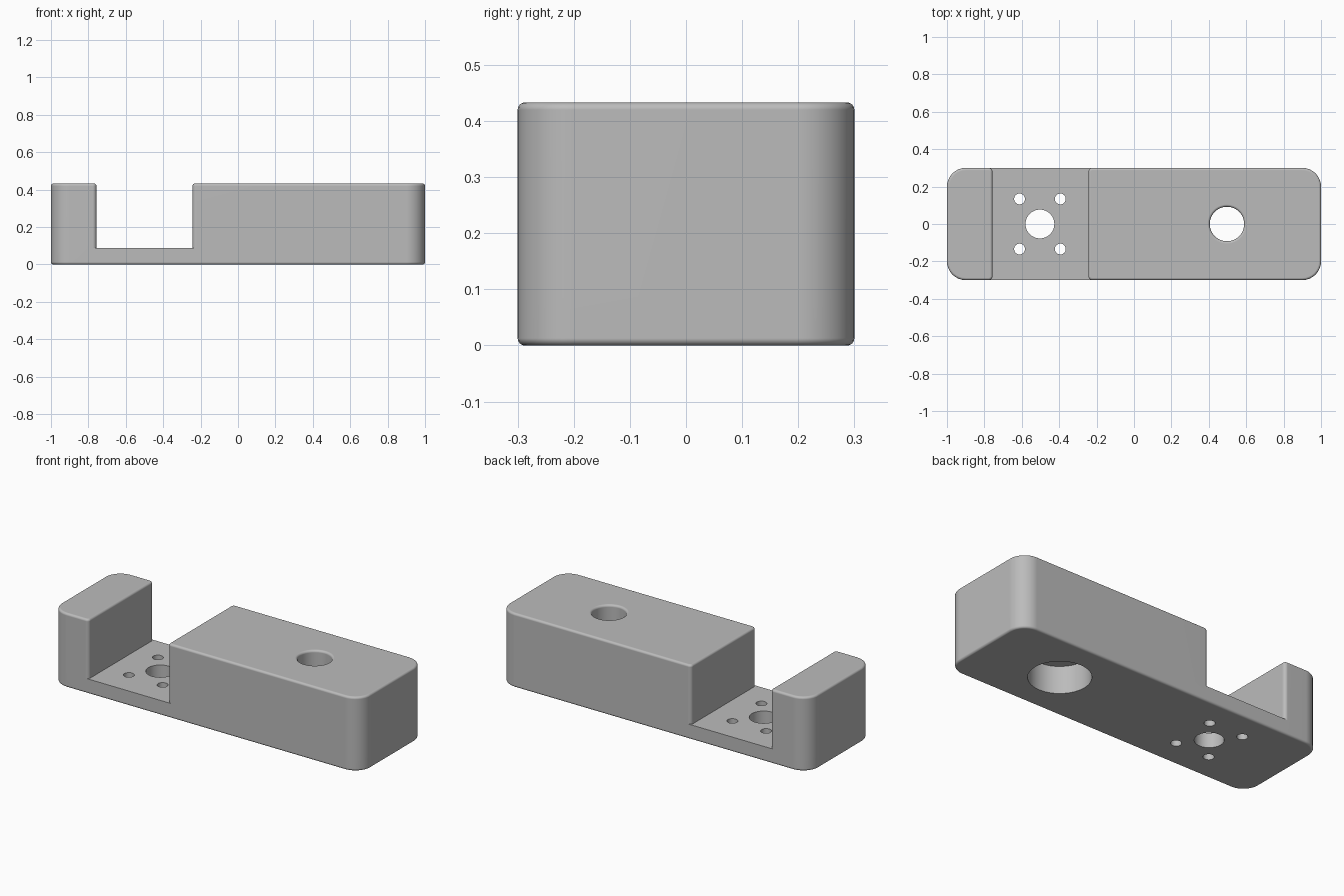
import bpy, bmesh
from math import sin, cos, pi, radians

if "Cube" in bpy.data.objects:
    bpy.data.objects.remove(bpy.data.objects["Cube"], do_unlink=True)

TOP, FLOOR, HALF = 0.433, 0.087, 0.3     # heights and half depth
SLOT_L, SLOT_R = -0.757, -0.243          # slot walls
BIG, SMALL, EDGE = 0.1, 0.02, 0.013      # corner and edge radii
SEG = 8


def corners(x0, x1, r0, r1, inset=0.0):
    """Four corner arcs (SW, SE, NE, NW) of a rounded rectangle."""
    x0, x1, h = x0 + inset, x1 - inset, HALF - inset
    r0, r1 = r0 - inset, r1 - inset
    spots = [(x0 + r0, -h + r0, r0, pi), (x1 - r1, -h + r1, r1, 1.5 * pi),
             (x1 - r1, h - r1, r1, 0), (x0 + r0, h - r0, r0, pi / 2)]
    return [[(cx + r * cos(a + i * pi / 2 / SEG), cy + r * sin(a + i * pi / 2 / SEG))
             for i in range(SEG + 1)] for cx, cy, r, a in spots]


def loft(bm, rings):
    """Skin a list of closed rings and return their vertices."""
    loops = [[bm.verts.new(p) for p in ring] for ring in rings]
    n = len(loops[0])
    for a, b in zip(loops, loops[1:]):
        for i in range(n):
            j = (i + 1) % n
            bm.faces.new((a[i], a[j], b[j], b[i]))
    return loops


def add_block(bm, x0, x1, r0, r1):
    """Upright block with filleted top, open where it meets the base."""
    def ring(z, inset):
        return [(x, y, z) for arc in corners(x0, x1, r0, r1, inset) for x, y in arc]
    steps = [i * pi / 2 / SEG for i in range(SEG + 1)]
    rings = [ring(FLOOR, 0)] + [ring(TOP - EDGE + EDGE * sin(t), EDGE * (1 - cos(t))) for t in steps]
    bm.faces.new(loft(bm, rings)[-1])


def add_base(bm):
    """Base plate with filleted underside and the slot floor."""
    left, right = SLOT_L - SMALL, SLOT_R + SMALL

    def ring(z, inset):
        sw, se, ne, nw = corners(-1, 1, BIG, BIG, inset)
        h = HALF - inset
        outline = sw + [(left, -h), (right, -h)] + se + ne + [(right, h), (left, h)] + nw
        return [(x, y, z) for x, y in outline]
    steps = [i * pi / 2 / SEG for i in range(SEG + 1)]
    rings = [ring(EDGE - EDGE * cos(t), EDGE * (1 - sin(t))) for t in steps] + [ring(FLOOR, 0)]
    bm.faces.new(loft(bm, rings)[0][::-1])
    lc = corners(-1, SLOT_L, BIG, SMALL)
    rc = corners(SLOT_R, 1, SMALL, BIG)
    outline = rc[0][::-1] + rc[3][::-1] + lc[2][::-1] + lc[1][::-1]
    bm.faces.new([bm.verts.new((x, y, FLOOR)) for x, y in outline])


def add_drill(bm, cx, cy, profile, sides=48):
    """Turned cutter from (radius, height) points."""
    rings = [[(cx + r * cos(2 * pi * i / sides), cy + r * sin(2 * pi * i / sides), z)
              for i in range(sides)] for r, z in profile]
    loops = loft(bm, rings)
    bm.faces.new(loops[0][::-1])
    bm.faces.new(loops[-1])


def finish(name, bm):
    bmesh.ops.remove_doubles(bm, verts=bm.verts, dist=0.0001)
    bmesh.ops.recalc_face_normals(bm, faces=bm.faces)
    mesh = bpy.data.meshes.new(name)
    bm.to_mesh(mesh)
    bm.free()
    obj = bpy.data.objects.new(name, mesh)
    bpy.context.collection.objects.link(obj)
    return obj


# Body: base plate with a short and a long block
bm = bmesh.new()
add_base(bm)
add_block(bm, -1, SLOT_L, BIG, SMALL)
add_block(bm, SLOT_R, 1, SMALL, BIG)
body = finish("mount_body", bm)

grey = bpy.data.materials.new("light_grey")
grey.use_nodes = True
colour = (0.5, 0.5, 0.5, 1)
grey.diffuse_color = colour
grey.node_tree.nodes["Principled BSDF"].inputs["Base Color"].default_value = colour
body.data.materials.append(grey)

# Holes: counterbored hole with rounded rim, shaft hole and four screw holes
bm = bmesh.new()
bore, step = 0.092, 0.16
rim = [(bore + EDGE * (1 - cos(t)), TOP - EDGE + EDGE * sin(t))
       for t in (i * pi / 2 / SEG for i in range(SEG + 1))]
add_drill(bm, 0.497, 0, [(0.165, -0.1), (0.165, step), (bore, step)] + rim + [(rim[-1][0], TOP + 0.1)])
add_drill(bm, -0.503, 0, [(0.077, -0.1), (0.077, 0.2)])
for sx in (-1, 1):
    for sy in (-1, 1):
        add_drill(bm, -0.503 + sx * 0.109, sy * 0.134, [(0.029, -0.1), (0.029, 0.2)], 32)
drills = finish("hole_cutter", bm)
drills.hide_render = True

# Cut the holes, then shade
bpy.ops.object.select_all(action='DESELECT')
bpy.context.view_layer.objects.active = body
body.select_set(True)
cut = body.modifiers.new("holes", 'BOOLEAN')
cut.operation = 'DIFFERENCE'
cut.solver = 'EXACT'
cut.object = drills
bpy.ops.object.modifier_apply(modifier=cut.name)
bpy.data.objects.remove(drills, do_unlink=True)
bpy.ops.object.shade_smooth_by_angle(angle=radians(30))
normals = body.modifiers.new("flat_caps", 'WEIGHTED_NORMAL')
normals.keep_sharp = True
